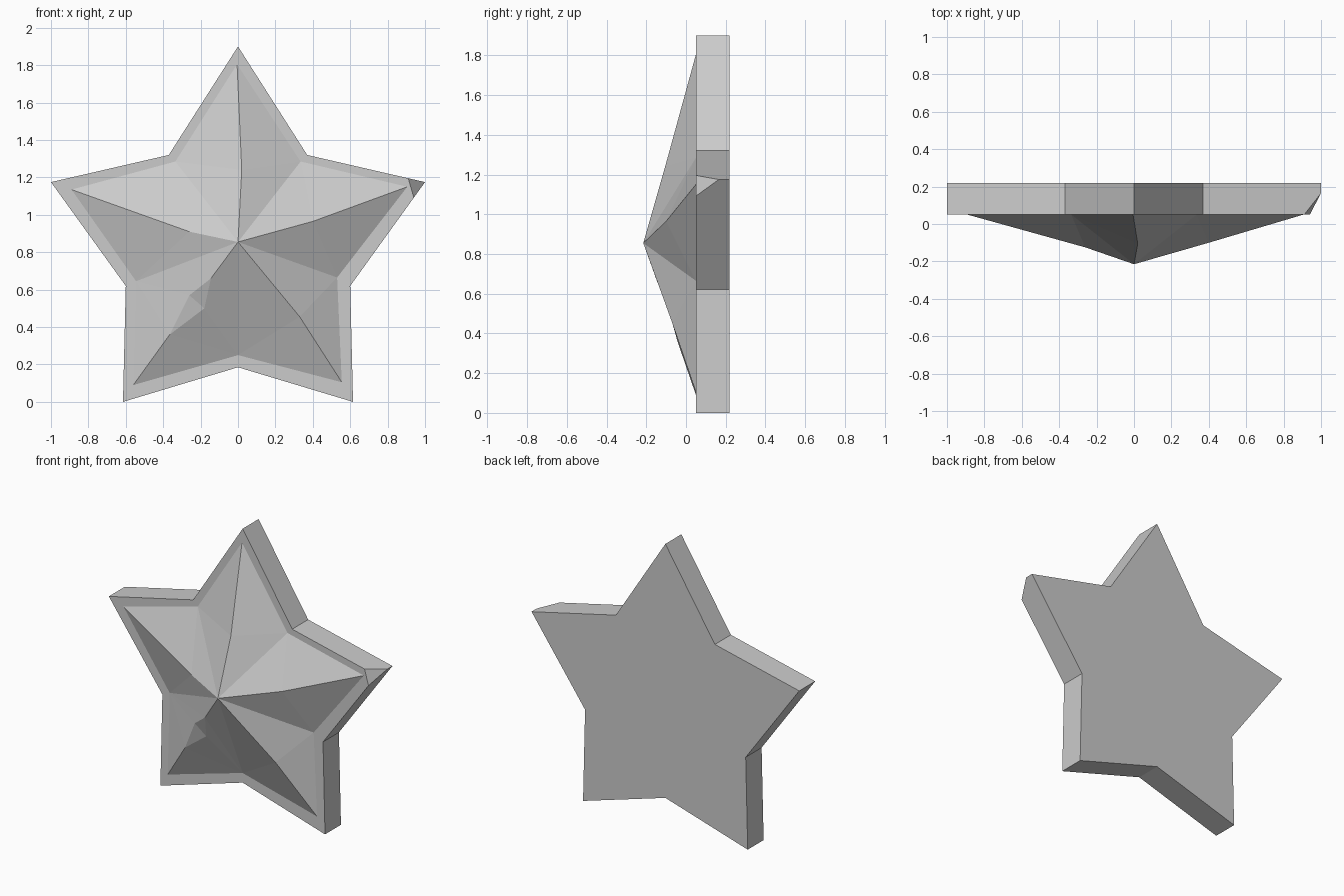
import bpy
import bmesh
from mathutils import Vector

cube = bpy.data.objects.get("Cube")
if cube:
    bpy.data.objects.remove(cube, do_unlink=True)

FRONT, BACK = 0.05, 0.22

stone = bpy.data.materials.new("light grey")
stone.use_nodes = True
grey = (0.6, 0.6, 0.6, 1)
stone.diffuse_color = grey
stone.node_tree.nodes["Principled BSDF"].inputs["Base Color"].default_value = grey


def make_object(name, bm):
    bmesh.ops.recalc_face_normals(bm, faces=bm.faces)
    mesh = bpy.data.meshes.new(name)
    bm.to_mesh(mesh)
    bm.free()
    mesh.materials.append(stone)
    obj = bpy.data.objects.new(name, mesh)
    bpy.context.collection.objects.link(obj)
    return obj


# Star slab: half outline, mirrored and extruded
half = [(0.37, 1.32), (1, 1.175), (0.6, 0.62), (0.615, 0)]
outline = [(0, 1.9)] + half + [(0, 0.185)] + [(-x, z) for x, z in reversed(half)]
bm = bmesh.new()
face = bm.faces.new([bm.verts.new((x, FRONT, z)) for x, z in outline])
extruded = bmesh.ops.extrude_face_region(bm, geom=[face], use_keep_orig=True)
for v in extruded["geom"]:
    if isinstance(v, bmesh.types.BMVert):
        v.co.y = BACK
bmesh.ops.recalc_face_normals(bm, faces=bm.faces)

# Broken corner on the left arm
a, b, c = Vector((0.91, FRONT, 1.196)), Vector((0.94, FRONT, 1.092)), Vector((1, 0.165, 1.175))
normal = (b - a).cross(c - a).normalized()
if normal.dot(Vector((1, FRONT, 1.175)) - a) < 0:
    normal = -normal
cut = bmesh.ops.bisect_plane(bm, geom=bm.verts[:] + bm.edges[:] + bm.faces[:],
                             plane_co=a, plane_no=normal, clear_outer=True)
edges = [e for e in bm.edges if e.is_boundary]
bmesh.ops.holes_fill(bm, edges=edges, sides=0)
make_object("star_slab", bm)

# Faceted relief: ridges run from the peak to each tip, valleys lie between them
bm = bmesh.new()


def point(x, y, z):
    return bm.verts.new((x, y, z))


peak = point(0, -0.215, 0.855)
tips = [point(x, FRONT, z) for x, z in
        [(-0.005, 1.805), (0.905, 1.15), (0.555, 0.105), (-0.56, 0.09), (-0.89, 1.135)]]
valleys = [point(x, FRONT, z) for x, z in
           [(0.335, 1.285), (0.53, 0.665), (0, 0.25), (-0.545, 0.645), (-0.335, 1.285)]]
bends = [[point(0.02, -0.105, 1.24)], [point(0.4, -0.1, 0.965)],
         [point(0.33, -0.07, 0.455)], [], [point(-0.26, -0.125, 0.91)]]

# Chipped ridge on the lower right arm
chip_top, chip_out = point(-0.145, -0.145, 0.66), point(-0.26, -0.09, 0.57)
chip_in, chip_low = point(-0.18, -0.082, 0.5), point(-0.365, -0.043, 0.36)
bm.faces.new((chip_top, chip_out, chip_in))
bm.faces.new((chip_in, chip_out, chip_low))


def fan(valley, path):
    for p, q in zip(path, path[1:]):
        bm.faces.new((valley, p, q))


for i, tip in enumerate(tips):
    for valley, side in ((valleys[i], chip_out), (valleys[i - 1], chip_in)):
        middle = bends[i] or [chip_top, side, chip_low]
        if not bends[i]:
            middle[1] = chip_out if valley is valleys[3] else chip_in
        fan(valley, [peak] + middle + [tip])
relief = make_object("star_relief", bm)

# The open shell must face forward
mesh = relief.data
if sum(p.normal.y * p.area for p in mesh.polygons) > 0:
    mesh.flip_normals()
